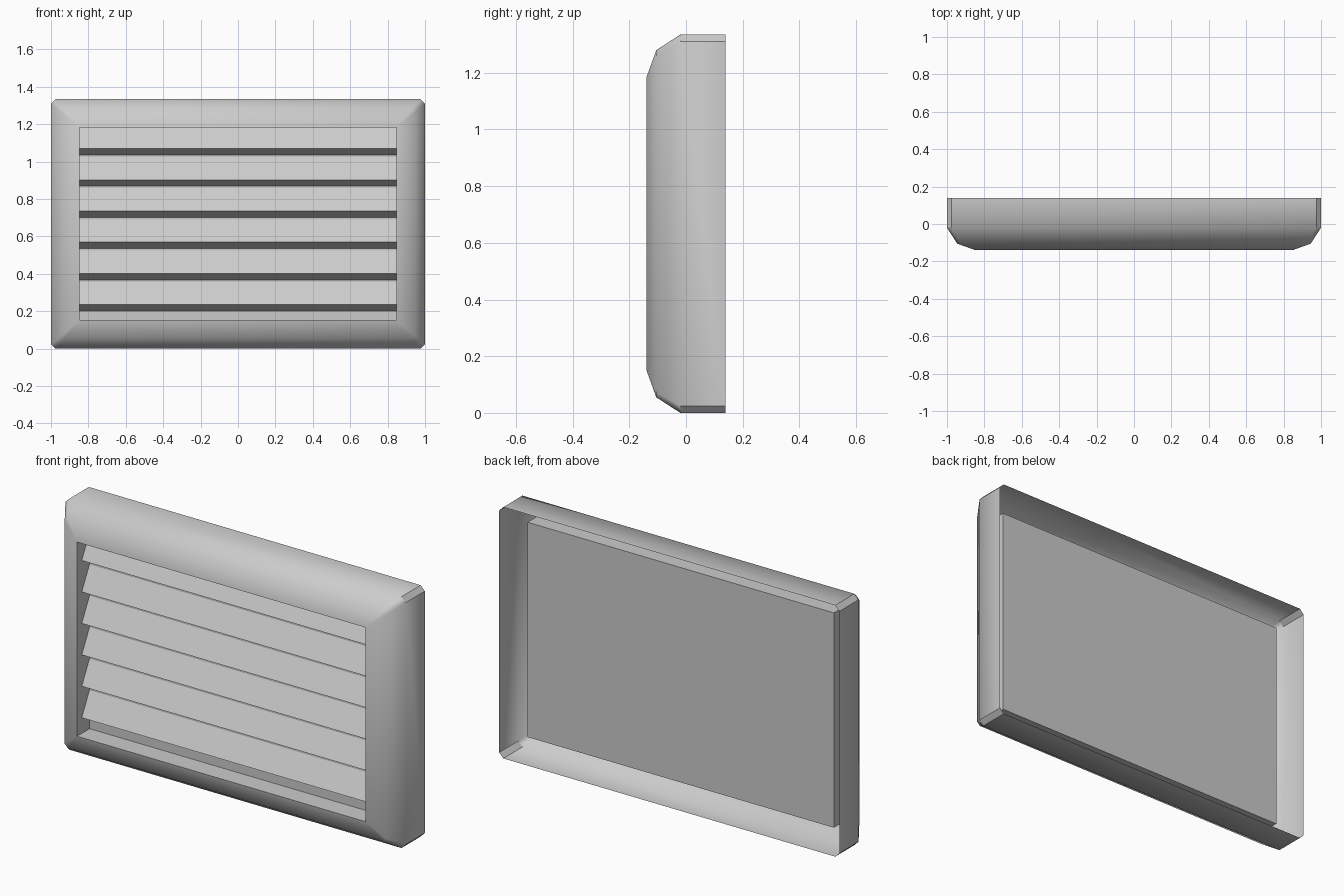
import bpy, bmesh, math

if "Cube" in bpy.data.objects:
    bpy.data.objects.remove(bpy.data.objects["Cube"])

W, H = 1.0, 1.335          # half width, full height
PANEL_FRONT = -0.035


def add_object(name, bm):
    bmesh.ops.recalc_face_normals(bm, faces=bm.faces[:])
    mesh = bpy.data.meshes.new(name)
    bm.to_mesh(mesh)
    bm.free()
    obj = bpy.data.objects.new(name, mesh)
    bpy.context.collection.objects.link(obj)
    return obj


def ring(bm, inset, y, cut):
    """Rectangle with clipped corners; two vertices per corner."""
    x, z0, z1 = W - inset, inset, H - inset
    pts = [(x, z0 + cut), (x, z1 - cut), (x - cut, z1), (-x + cut, z1),
           (-x, z1 - cut), (-x, z0 + cut), (-x + cut, z0), (x - cut, z0)]
    return [bm.verts.new((px, y, pz)) for px, pz in pts]


def box(name, x, y0, y1, z0, z1):
    bm = bmesh.new()
    bmesh.ops.create_cube(bm, size=1)
    for v in bm.verts:
        v.co = (v.co.x * 2 * x, (y0 + y1) / 2 + v.co.y * (y1 - y0),
                (z0 + z1) / 2 + v.co.z * (z1 - z0))
    return add_object(name, bm)


# Frame: thin shell, bevelled towards the opening, with a return into it
bm = bmesh.new()
profile = [(0, 0.14, 0.025), (0, -0.02, 0.025), (0.055, -0.105, 0.018),
           (0.152, -0.14, 0), (0.152, PANEL_FRONT, 0)]
rings = [ring(bm, *p) for p in profile]
for a, b in zip(rings, rings[1:]):
    for i in range(8):
        j = (i + 1) % 8
        bm.faces.new((a[i], a[j], b[j], b[i]))
bmesh.ops.remove_doubles(bm, verts=bm.verts[:], dist=1e-5)
frame = add_object("frame", bm)
bpy.context.view_layer.objects.active = frame
frame.select_set(True)
bpy.ops.object.shade_smooth_by_angle(angle=math.radians(40))

# Back panel closing the opening
box("back_panel", 0.9, PANEL_FRONT, 0.044, 0.097, 1.238)

# Six tilted slats, lower edge forward
tilt, length, thick = math.radians(28), 0.165, 0.078
up = (math.sin(tilt), math.cos(tilt))
back = (math.cos(tilt), -math.sin(tilt))
for n in range(6):
    y, z = -0.10, 0.235 + n * 0.167
    section = [(y + up[0] * u + back[0] * t, z + up[1] * u + back[1] * t)
               for u, t in ((0, 0), (length, 0), (length, thick), (0, thick))]
    section = [(min(py, 0.04), pz) for py, pz in section]
    bm = bmesh.new()
    ends = [[bm.verts.new((x, *p)) for p in section] for x in (-0.848, 0.848)]
    for e in ends:
        bm.faces.new(e)
    for i in range(4):
        j = (i + 1) % 4
        bm.faces.new((ends[0][i], ends[0][j], ends[1][j], ends[1][i]))
    add_object(f"slat_{n + 1}", bm)
